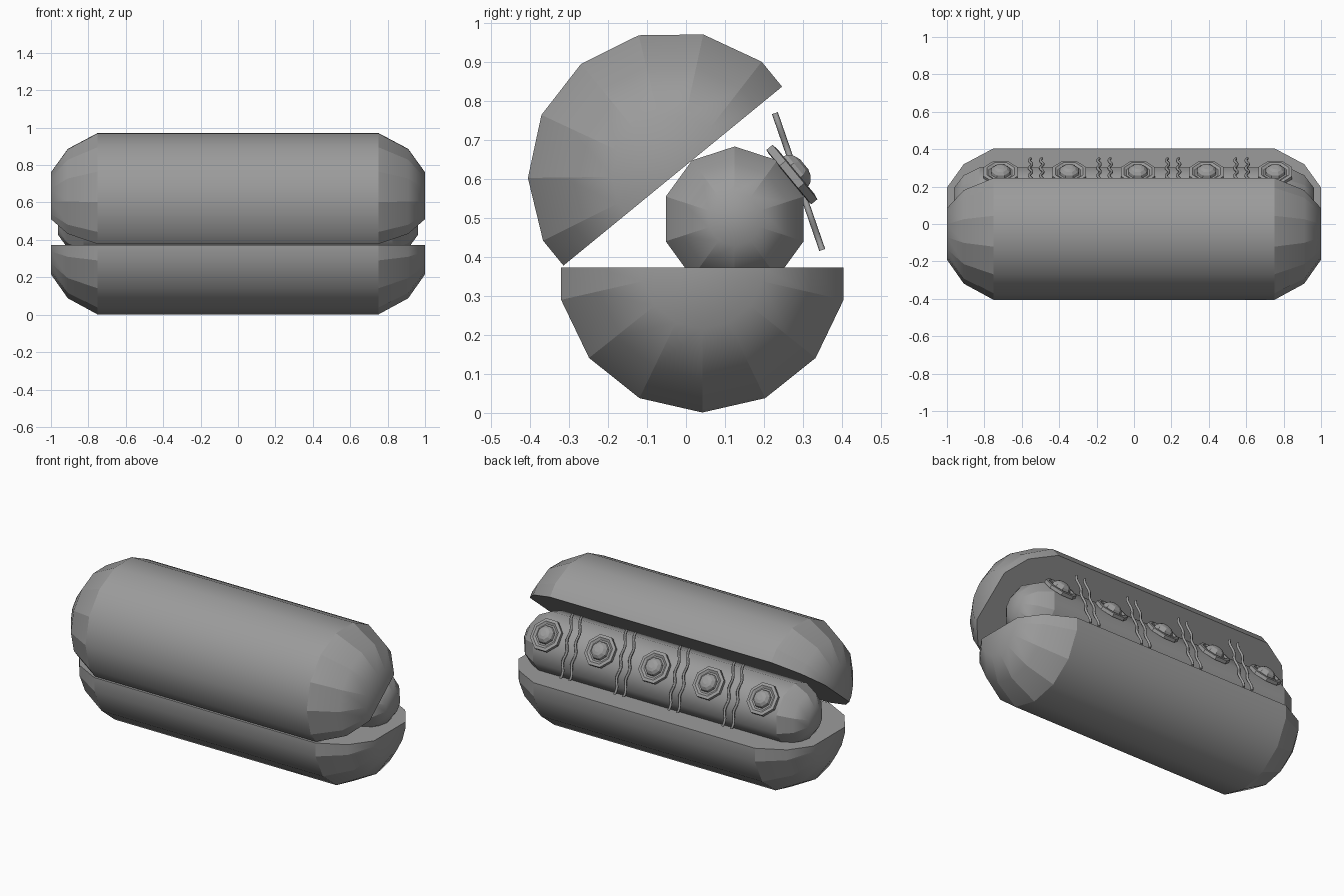
import bpy, bmesh, math
from mathutils import Matrix, Vector

if "Cube" in bpy.data.objects:
    bpy.data.objects.remove(bpy.data.objects["Cube"])

# Dark grey used on every part
grey = bpy.data.materials.new("dark_grey")
grey.diffuse_color = (0.33, 0.33, 0.33, 1)
grey.use_nodes = True
grey.node_tree.nodes["Principled BSDF"].inputs["Base Color"].default_value = grey.diffuse_color


def loft(name, rings, matrix, angle=30, cap_x=None):
    """Skin closed point rings and cap both ends; cap_x is where faceted end caps start."""
    bm = bmesh.new()
    loops = [[bm.verts.new(p) for p in ring] for ring in rings]
    n = len(loops[0])
    for a, b in zip(loops, loops[1:]):
        for i in range(n):
            j = (i + 1) % n
            bm.faces.new((a[i], a[j], b[j], b[i]))
    bm.faces.new(loops[0])
    bm.faces.new(loops[-1])
    bmesh.ops.recalc_face_normals(bm, faces=bm.faces)
    if cap_x:
        for e in bm.edges:
            x1, x2 = (abs(v.co.x) for v in e.verts)
            lengthwise = abs(e.verts[0].co.x - e.verts[1].co.x) > 1e-4
            shoulder = not lengthwise and abs(x1 - cap_x) < 1e-4
            if shoulder or (lengthwise and max(x1, x2) > cap_x + 1e-4):
                e.smooth = False
    mesh = bpy.data.meshes.new(name)
    bm.to_mesh(mesh)
    bm.free()
    mesh.materials.append(grey)
    ob = bpy.data.objects.new(name, mesh)
    bpy.context.collection.objects.link(ob)
    ob.matrix_world = matrix
    bpy.ops.object.select_all(action='DESELECT')
    ob.select_set(True)
    bpy.context.view_layer.objects.active = ob
    bpy.ops.object.shade_smooth_by_angle(angle=math.radians(angle), keep_sharp_edges=True)
    return ob


def scaled(stations, section):
    return [[(x, r * y, r * z) for y, z in section] for x, r in stations]


def polygon(sides, phase):
    return [(math.cos(math.radians(phase + 360 * i / sides)),
             math.sin(math.radians(phase + 360 * i / sides))) for i in range(sides)]


def mirrored(stations):
    return [(-x, r) for x, r in reversed(stations)] + stations


# Bun halves: half of a 14-sided capsule, flat on the cut side
step = 360 / 14
half = [math.radians(-90 + step * k) for k in range(-3, 4)]
edge = math.cos(math.radians(step / 2))
bun_section = [(-edge, 0)] + [(math.cos(a), math.sin(a)) for a in half] + [(edge, 0)]
bun_ends = mirrored([(0.75, 0.372), (0.91, 0.285), (1.0, 0.157)])
loft("bottom_bun", scaled(bun_ends, bun_section),
     Matrix.Translation((0, 0.042, 0.373)), 50, 0.75)
loft("top_bun", scaled(bun_ends, bun_section),
     Matrix.Translation((0, -0.034, 0.608)) @ Matrix.Rotation(math.radians(180 + 39.3), 4, 'X'),
     50, 0.75)

# Sausage: 10-sided capsule
sausage_ends = mirrored([(0.825, 0.186), (0.91, 0.143), (0.963, 0.07)])
loft("sausage", scaled(sausage_ends, polygon(10, 90)),
     Matrix.Translation((0, 0.125, 0.498)), 50, 0.825)


def facing(x, y, z, tilt):
    """Frame whose local x points out of the sausage and local y runs along it."""
    t = math.radians(tilt)
    out = Vector((0, math.cos(t), math.sin(t)))
    along = Vector((1, 0, 0))
    m = Matrix((out, along, out.cross(along))).transposed().to_4x4()
    return Matrix.Translation((x, y, z)) @ m


# Round toppings: octagonal brim with a small dome
topping = [(-0.012, 0.088), (-0.01, 0.098), (0.01, 0.098), (0.013, 0.08),
           (0.004, 0.066), (0.006, 0.056), (0.022, 0.051), (0.035, 0.036), (0.041, 0.018)]
for i in range(5):
    loft(f"topping_{i + 1}", scaled(topping, polygon(8, 22.5)),
         facing(-0.713 + 0.367 * i, 0.272, 0.612, 39.5), 15)

# Thin wavy strips in pairs between the toppings
steps = 24
for i in range(4):
    for j in range(2):
        rings = []
        for k in range(steps + 1):
            t = k / steps
            wave = 0.007 * math.sin(t * 6 * math.pi)
            rings.append([(0.008 * a, wave + 0.008 * b, (t - 0.5) * 0.372)
                          for a, b in polygon(6, 0)])
        loft(f"wavy_strip_{i + 1}_{j + 1}", rings,
             facing(-0.553 + 0.366 * i + 0.06 * j, 0.289, 0.594, 19.1), 65)
